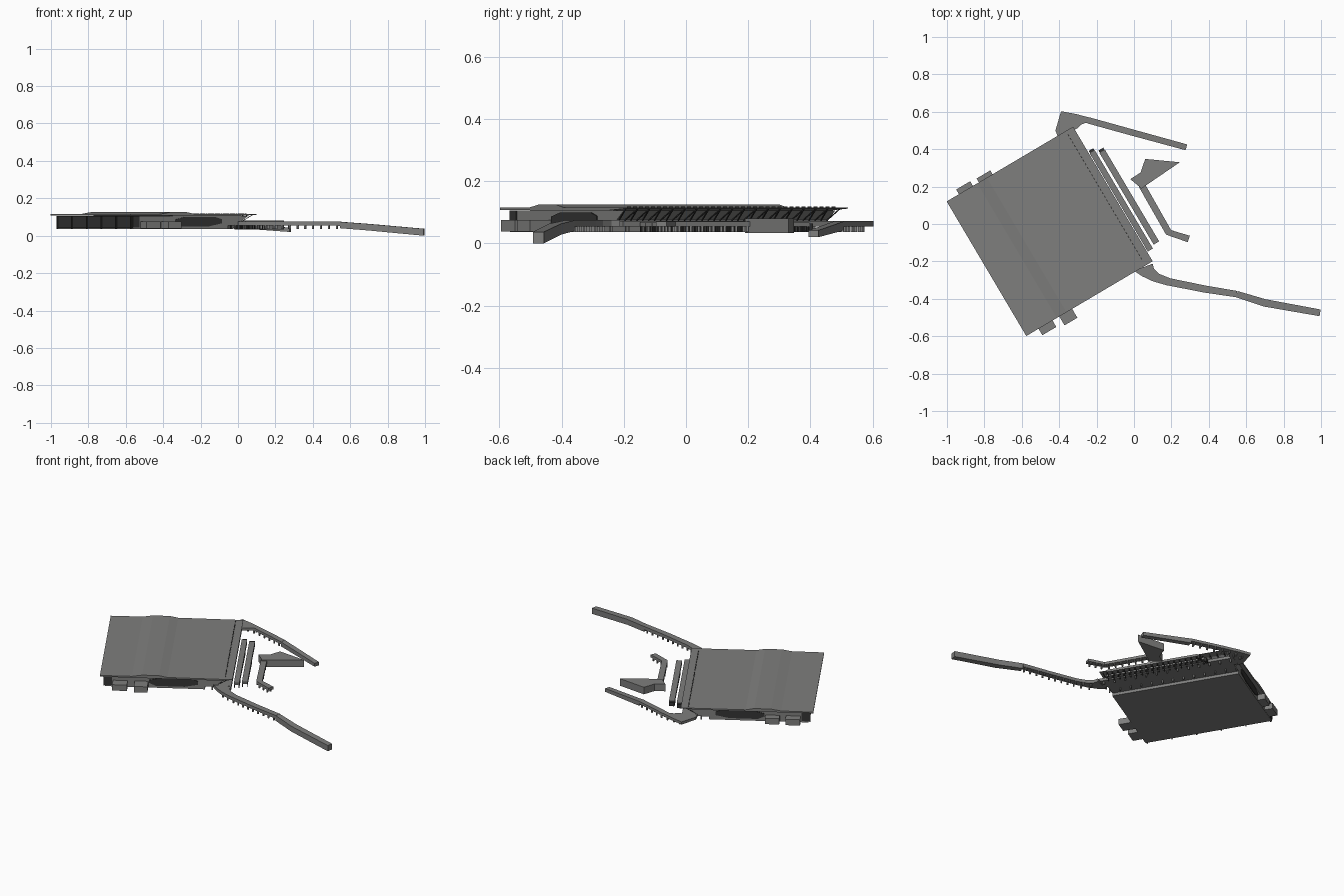
import bpy, bmesh, math
from mathutils import Matrix, Vector

cube = bpy.data.objects.get("Cube")
if cube:
    bpy.data.objects.remove(cube, do_unlink=True)


def material(name, value):
    m = bpy.data.materials.new(name)
    m.use_nodes = True
    c = (value, value, value * 0.98, 1)
    m.diffuse_color = c
    m.node_tree.nodes["Principled BSDF"].inputs["Base Color"].default_value = c
    return m


GREY = material("concrete grey", 0.21)
DARK = material("dark glass", 0.035)

# Hall frame: u runs from the back to the apron, v across the hall
HALL = Matrix.Translation((-0.58, -0.592, 0)) @ Matrix.Rotation(math.radians(30.6), 4, "Z")
WORLD = Matrix.Identity(4)
WIDTH = 0.82


def finish(name, bm, mat, frame):
    bmesh.ops.recalc_face_normals(bm, faces=bm.faces)
    mesh = bpy.data.meshes.new(name)
    bm.to_mesh(mesh)
    bm.free()
    mesh.materials.append(mat)
    ob = bpy.data.objects.new(name, mesh)
    ob.matrix_world = frame
    bpy.context.collection.objects.link(ob)
    return ob


def boxes(name, spans, mat, frame=HALL):
    """One object made of boxes given as (x0, x1, y0, y1, z0, z1)."""
    bm = bmesh.new()
    for x0, x1, y0, y1, z0, z1 in spans:
        m = Matrix.Translation(((x0 + x1) / 2, (y0 + y1) / 2, (z0 + z1) / 2))
        bmesh.ops.create_cube(bm, size=1, matrix=m @ Matrix.Diagonal((x1 - x0, y1 - y0, z1 - z0, 1)))
    return finish(name, bm, mat, frame)


def extrude(name, points, offset, mat, frame=HALL):
    """Closed outline pushed along an offset."""
    bm = bmesh.new()
    face = bm.faces.new([bm.verts.new(p) for p in points])
    new = bmesh.ops.extrude_face_region(bm, geom=[face])["geom"]
    bmesh.ops.translate(bm, vec=offset, verts=[g for g in new if isinstance(g, bmesh.types.BMVert)])
    return finish(name, bm, mat, frame)


def pier(name, path):
    """Rectangular tube along stations (x, y, width, bottom, top)."""
    bm = bmesh.new()
    rings = []
    for i, (x, y, w, b, t) in enumerate(path):
        p, q = path[max(i - 1, 0)], path[min(i + 1, len(path) - 1)]
        side = Vector((p[1] - q[1], q[0] - p[0])).normalized() * w / 2
        ring = [(x + s * side.x, y + s * side.y, z) for s, z in ((1, b), (1, t), (-1, t), (-1, b))]
        rings.append([bm.verts.new(c) for c in ring])
    for a, b in zip(rings, rings[1:]):
        for k in range(4):
            bm.faces.new((a[k], a[k - 1], b[k - 1], b[k]))
    bm.faces.new(rings[0])
    bm.faces.new(rings[-1])
    return finish(name, bm, GREY, WORLD)


def columns_along(name, path, step=0.042):
    """Pairs of short columns below a pier."""
    spans = []
    for (x0, y0, w, b, t), (x1, y1, *rest) in zip(path, path[1:]):
        d = Vector((x1 - x0, y1 - y0))
        n = max(1, round(d.length / step))
        side = Vector((-d.y, d.x)).normalized() * w * 0.32
        for i in range(n):
            c = Vector((x0, y0)) + d * (i + 0.5) / n
            for p in (c + side, c - side):
                spans.append((p.x - 0.004, p.x + 0.004, p.y - 0.004, p.y + 0.004, 0.036, b + 0.002))
    boxes(name, spans, GREY, WORLD)


# Main hall: side profile with a leaning apron facade
body = [(0.03, 0.036), (0.62, 0.036), (0.62, 0.054), (0.70, 0.054), (0.70, 0.075),
        (0.745, 0.106), (0.03, 0.106)]
extrude("hall_body", [(u, 0.015, z) for u, z in body], (0, WIDTH - 0.03, 0), GREY)

# Roof with a raised central band and a thin tapering apron edge
roof = [(0, 0.107), (0.68, 0.106), (0.785, 0.112), (0.785, 0.115), (0.40, 0.116),
        (0.35, 0.126), (0.25, 0.126), (0.19, 0.116), (0, 0.115)]
extrude("hall_roof", [(u, -0.008, z) for u, z in roof], (0, WIDTH + 0.016, 0), GREY)
boxes("roof_edge_vents", [(0.738, 0.743, 0.03 + i * 0.0225, 0.042 + i * 0.0225, 0.115, 0.118)
                          for i in range(35)], DARK)

# Dark glazing on the back with a few mullions, and on both sides
boxes("back_glazing", [(0.024, 0.03, 0.015, WIDTH - 0.015, 0.042, 0.106)], DARK)
boxes("back_mullions", [(0.018, 0.024, v, v + 0.006, 0.036, 0.106)
                        for v in (0.02 + i * 0.1545 for i in range(6))], DARK)
glass = [(0.29, 0.068), (0.33, 0.05), (0.50, 0.05), (0.58, 0.066), (0.58, 0.088),
         (0.54, 0.1), (0.35, 0.1), (0.29, 0.086)]
for name, v in (("right", 0.011), ("left", WIDTH - 0.015)):
    extrude(name + "_side_glazing", [(u, v, z) for u, z in glass], (0, 0.004, 0), DARK)
    boxes(name + "_corner_glazing", [(0.028, 0.07, v, v + 0.004, 0.045, 0.106)], DARK)

# Sloping struts from the apron wall up to the roof edge
bm = bmesh.new()
for i in range(36):
    v = 0.02 + i * 0.0222
    low = Vector((0.705, v, 0.074))
    high = Vector((0.768, v + (0.011 if i % 2 else -0.011), 0.111))
    d = high - low
    m = Matrix.Translation((low + high) / 2) @ d.to_track_quat("Z", "Y").to_matrix().to_4x4()
    bmesh.ops.create_cube(bm, size=1, matrix=m @ Matrix.Diagonal((0.003, 0.003, d.length, 1)))
finish("roof_struts", bm, DARK, HALL)

# Gallery linking the piers in front of the hall, on columns
boxes("apron_gallery", [(0.70, 0.778, -0.008, WIDTH + 0.008, 0.054, 0.072)], GREY)
boxes("apron_columns", [(u, u + 0.008, 0.01 + i * 0.066, 0.018 + i * 0.066, 0.036, 0.056)
                        for u in (0.66, 0.76) for i in range(13)], GREY)

# Annexes on both sides
boxes("right_annexes", [(0.076, 0.163, -0.048, 0.016, 0.038, 0.076),
                        (0.205, 0.285, -0.063, 0.016, 0.038, 0.076)], GREY)
boxes("left_annexes", [(0.076, 0.163, WIDTH - 0.016, WIDTH + 0.037, 0.038, 0.076),
                       (0.2, 0.285, WIDTH - 0.016, WIDTH + 0.032, 0.038, 0.076)], GREY)

# Two raised strips parallel to the hall front
strips = ((0.789, 0.821, 0.05, 0.66), (0.835, 0.869, 0.066, 0.635))
for i, (a, b, c, d) in enumerate(strips):
    boxes(f"canopy_strip_{i}", [(a, b, c, d, 0.054, 0.068)], GREY)
    boxes(f"canopy_legs_{i}", [(u, u + 0.005, c + k * 0.035, c + 0.005 + k * 0.035, 0.036, 0.056)
                               for u in (a, b - 0.005) for k in range(int((d - c) / 0.035) + 1)], DARK)
    boxes(f"canopy_ends_{i}", [(a + 0.002, b - 0.002, d, d + 0.014, 0.04, 0.064)], DARK)

# Long right pier with a flared root, ending in a section that slopes down
long_root = [(0.0, -0.25), (0.10, -0.212), (0.107, -0.24), (0.135, -0.267), (0.19, -0.289),
             (0.18, -0.329), (0.10, -0.306), (0.045, -0.28)]
extrude("long_pier_root", [(x, y, 0.055) for x, y in long_root], (0, 0, 0.02), GREY, WORLD)
long_path = [(0.175, -0.307, 0.04, 0.055, 0.075), (0.38, -0.348, 0.038, 0.055, 0.075),
             (0.55, -0.375, 0.034, 0.053, 0.075)]
slope = [(0.55, -0.375, 0.034, 0.04, 0.074), (0.70, -0.422, 0.04, 0.028, 0.063),
         (0.995, -0.475, 0.036, 0.0, 0.037)]
pier("long_pier", long_path)
pier("long_pier_end", slope)
columns_along("long_pier_columns", [(0.08, -0.27, 0.05, 0.055, 0)] + long_path)

# Left pier with its wide root and sloping end
root = [(-0.39, 0.603), (-0.42, 0.50), (-0.405, 0.46), (-0.33, 0.50), (-0.305, 0.51),
        (-0.285, 0.53), (-0.26, 0.54), (-0.22, 0.535), (-0.21, 0.562), (-0.31, 0.588)]
extrude("left_pier_root", [(x, y, 0.055) for x, y in root], (0, 0, 0.017), GREY, WORLD)
left_path = [(-0.24, 0.553, 0.034, 0.055, 0.072), (-0.02, 0.492, 0.034, 0.055, 0.072)]
pier("left_pier", left_path)
pier("left_pier_end", [(-0.02, 0.492, 0.034, 0.042, 0.071), (0.28, 0.41, 0.032, 0.02, 0.042)])
columns_along("left_pier_columns", [(-0.38, 0.56, 0.034, 0.055, 0)] + left_path)

# Wedge-shaped satellite and its angled walkway
wedge = [(0.06, 0.348), (0.245, 0.33), (0.04, 0.19), (-0.02, 0.24), (0.035, 0.275)]
extrude("satellite", [(x, y, 0.034) for x, y in wedge], (0, 0, 0.046), GREY, WORLD)
walk = [(0.04, 0.21, 0.036, 0.054, 0.071), (0.185, -0.045, 0.036, 0.054, 0.071),
        (0.293, -0.08, 0.036, 0.054, 0.071)]
pier("satellite_walkway", walk)
columns_along("satellite_walkway_columns", walk)
